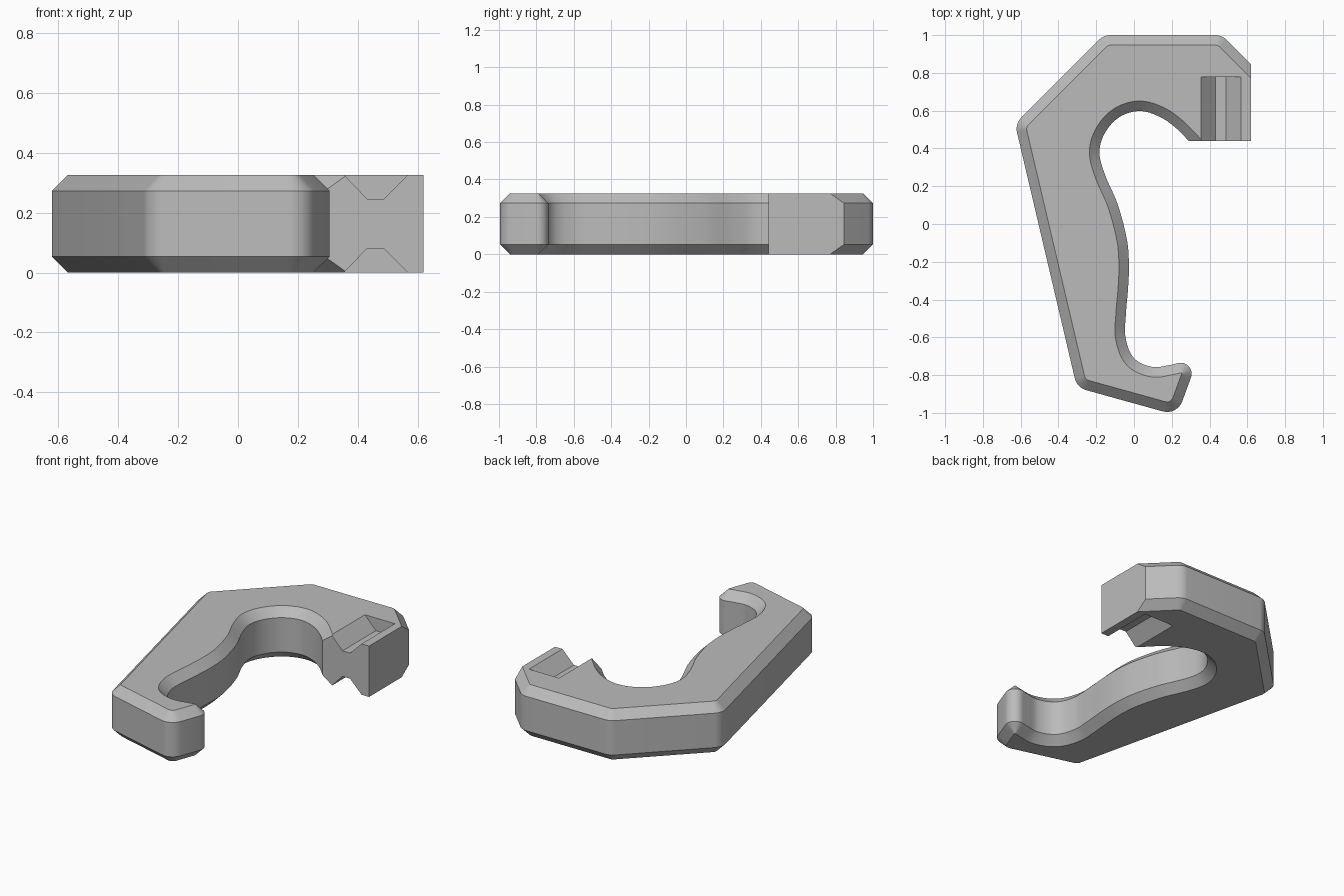
import bpy, bmesh, math
from mathutils import Vector
from mathutils.geometry import interpolate_bezier, intersect_line_line_2d, intersect_line_line

if "Cube" in bpy.data.objects:
    bpy.data.objects.remove(bpy.data.objects["Cube"])

HEIGHT, CHAMFER = 0.326, 0.053


def make_object(name, bm, material):
    bmesh.ops.recalc_face_normals(bm, faces=bm.faces)
    mesh = bpy.data.meshes.new(name)
    bm.to_mesh(mesh)
    bm.free()
    mesh.materials.append(material)
    obj = bpy.data.objects.new(name, mesh)
    bpy.context.collection.objects.link(obj)
    return obj


def fillet(before, corner, after, radius, steps=8):
    """Points of an arc rounding a convex corner of a counterclockwise outline."""
    u, v = (before - corner).normalized(), (after - corner).normalized()
    half = u.angle(v) / 2
    centre = corner + (u + v).normalized() * radius / math.sin(half)
    start = corner + u * radius / math.tan(half) - centre
    turn = math.pi - 2 * half
    points = []
    for i in range(steps + 1):
        a = turn * i / steps
        c, s = math.cos(a), math.sin(a)
        points.append(centre + Vector((start.x * c - start.y * s, start.x * s + start.y * c)))
    return points


def smooth_path(points, steps=8):
    """Flowing curve through all points."""
    n = len(points)
    tangents = [(points[min(i + 1, n - 1)] - points[max(i - 1, 0)]).normalized() for i in range(n)]
    path = [points[0]]
    for i in range(n - 1):
        a, b = points[i], points[i + 1]
        reach = (b - a).length / 3
        path += interpolate_bezier(a, a + tangents[i] * reach, b - tangents[i + 1] * reach, b, steps + 1)[1:]
    return [Vector((p[0], p[1])) for p in path]


def inset(points, distances):
    """Move each edge inwards by its own distance and rejoin the corners."""
    result = []
    n = len(points)
    for i, p in enumerate(points):
        e1 = (p - points[i - 1]).normalized()
        e2 = (points[(i + 1) % n] - p).normalized()
        n1, n2 = Vector((-e1.y, e1.x)), Vector((-e2.y, e2.x))
        d1, d2 = distances[i - 1], distances[i]
        det = n1.x * n2.y - n1.y * n2.x
        if abs(det) < 1e-4:
            result.append(p + n1 * d1)
        else:
            result.append(p + Vector((d1 * n2.y - d2 * n1.y, d2 * n1.x - d1 * n2.x)) / det)
    return result


grey = bpy.data.materials.new("Grey plastic")
grey.use_nodes = True
colour = (0.5, 0.5, 0.5, 1)
grey.diffuse_color = colour
grey.node_tree.nodes["Principled BSDF"].inputs["Base Color"].default_value = colour

# Straight outer back of the hook, with rounded corners
corners = [Vector(c) for c in [
    (0.62, 0.845), (0.465, 1.0), (-0.16, 1.0), (-0.63, 0.53),
    (-0.302, -0.866), (0.228, -1.013), (0.34, -0.709), (0.20, -0.745)]]
radii = [0.085] * 5 + [0.058]
outline = [Vector((0.62, 0.44)), corners[0]]
for i, radius in enumerate(radii, 1):
    outline += fillet(corners[i - 1], corners[i], corners[i + 1], radius)

# Flowing inner bay, from the tip up to the jaw
outline += smooth_path([Vector(p) for p in [
    (0.20, -0.745), (0.1, -0.757), (0.0, -0.71), (-0.045, -0.60), (-0.043, -0.48),
    (-0.03, -0.32), (-0.027, -0.2), (-0.038, -0.08), (-0.087, 0.106),
    (-0.155, 0.265), (-0.183, 0.38), (-0.155, 0.48), (-0.077, 0.566),
    (0.03, 0.598), (0.135, 0.568), (0.22, 0.51), (0.29, 0.44)]])

# Chamfered body; the jaw's two flat faces keep sharp rims
distances = [CHAMFER] * len(outline)
distances[0] = distances[-1] = 0
rim = inset(outline, distances)
layers = [(rim, 0), (outline, CHAMFER), (outline, HEIGHT - CHAMFER), (rim, HEIGHT)]
bm = bmesh.new()
rings = [[bm.verts.new((p.x, p.y, z)) for p in loop] for loop, z in layers]
for low, high in zip(rings, rings[1:]):
    for i in range(len(low)):
        j = (i + 1) % len(low)
        bm.faces.new((low[i], low[j], high[j], high[i]))
bm.faces.new(rings[0][::-1])
bm.faces.new(rings[-1])
body = make_object("hook_body", bm, grey)

# Tapered grooves in the top and bottom of the jaw
section = [(0.354, -0.1), (0.354, 0), (0.432, 0.081), (0.486, 0.081), (0.567, 0), (0.567, -0.1)]
for name, base, up in (("lower_groove_cutter", 0, 1), ("upper_groove_cutter", HEIGHT, -1)):
    bm = bmesh.new()
    face = bm.faces.new([bm.verts.new((x, 0.3, base + up * z)) for x, z in section])
    new = bmesh.ops.extrude_face_region(bm, geom=[face])["geom"]
    moved = [v for v in new if isinstance(v, bmesh.types.BMVert)]
    bmesh.ops.translate(bm, verts=moved, vec=(0, 0.478, 0))
    cutter = make_object(name, bm, grey)
    cutter.hide_render = True
    cutter.hide_viewport = True
    cut = body.modifiers.new(name, 'BOOLEAN')
    cut.operation = 'DIFFERENCE'
    cut.solver = 'EXACT'
    cut.object = cutter

# Apply the cuts, drop the cutters and shade
bpy.context.view_layer.objects.active = body
body.select_set(True)
for mod in list(body.modifiers):
    helper = mod.object
    bpy.ops.object.modifier_apply(modifier=mod.name)
    bpy.data.objects.remove(helper)
bpy.ops.object.shade_smooth_by_angle(angle=math.radians(30))
